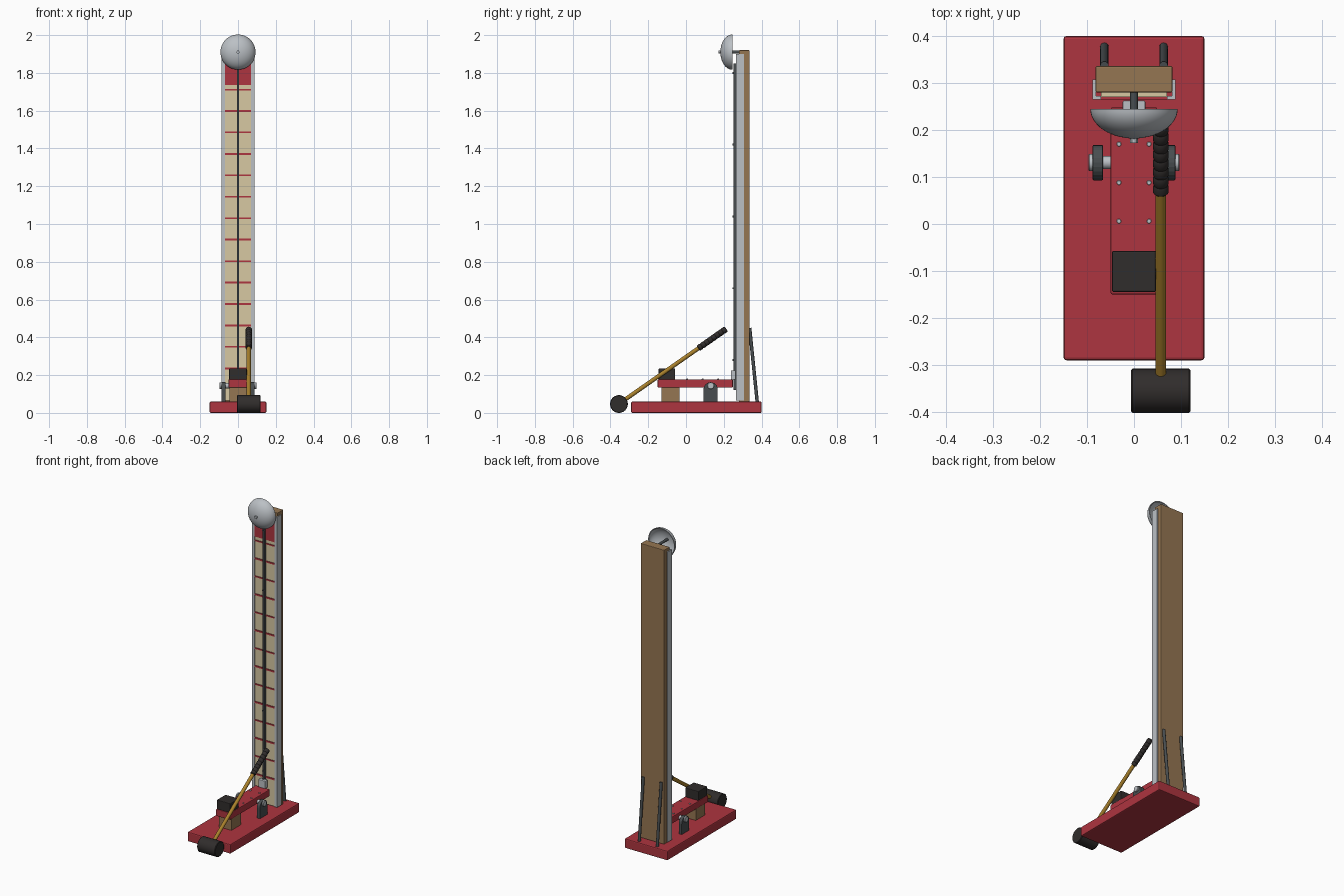
import bpy, bmesh, math
from mathutils import Vector

if "Cube" in bpy.data.objects:
    bpy.data.objects.remove(bpy.data.objects["Cube"])

def mat(name, r, g, b):
    m = bpy.data.materials.new(name)
    m.diffuse_color = (r, g, b, 1)
    m.use_nodes = True
    m.node_tree.nodes["Principled BSDF"].inputs["Base Color"].default_value = m.diffuse_color
    return m

RED = mat("red_paint", 0.42, 0.035, 0.05)
WOOD = mat("wood", 0.30, 0.18, 0.085)
CREAM = mat("cream", 0.68, 0.58, 0.36)
BLACK = mat("black_rubber", 0.03, 0.026, 0.025)
STEEL = mat("steel", 0.50, 0.53, 0.56)
IRON = mat("dark_iron", 0.065, 0.075, 0.08)
GOLD = mat("handle_wood", 0.40, 0.22, 0.025)

def finish(name, bm, m, bevel=0, smooth=False):
    bmesh.ops.recalc_face_normals(bm, faces=bm.faces)
    me = bpy.data.meshes.new(name)
    bm.to_mesh(me)
    bm.free()
    me.materials.append(m)
    ob = bpy.data.objects.new(name, me)
    bpy.context.collection.objects.link(ob)
    if bevel:
        b = ob.modifiers.new("bevel", 'BEVEL')
        b.width, b.segments, b.limit_method = bevel, 2, 'ANGLE'
    if smooth:
        bpy.ops.object.select_all(action='DESELECT')
        ob.select_set(True)
        bpy.context.view_layer.objects.active = ob
        bpy.ops.object.shade_smooth_by_angle(angle=math.radians(35))
    return ob

def box(name, x, y, z, m, bevel=0):
    bm = bmesh.new()
    bmesh.ops.create_cube(bm, size=1)
    for v in bm.verts:
        for i, (a, b) in enumerate((x, y, z)):
            v.co[i] = a if v.co[i] < 0 else b
    return finish(name, bm, m, bevel)

def lathe(name, start, direction, profile, m, n=32, closed=False):
    """Spin (radius, distance) pairs about an axis; ends are capped unless closed."""
    q = Vector(direction).to_track_quat('Z', 'Y')
    bm = bmesh.new()
    rings = [[bm.verts.new(Vector(start) + q @ Vector((r * math.cos(2 * math.pi * i / n),
              r * math.sin(2 * math.pi * i / n), d))) for i in range(n)] for r, d in profile]
    pairs = list(zip(rings, rings[1:])) + ([(rings[-1], rings[0])] if closed else [])
    for a, b in pairs:
        for i in range(n):
            j = (i + 1) % n
            bm.faces.new((a[i], a[j], b[j], b[i]))
    if not closed:
        bm.faces.new(rings[0])
        bm.faces.new(rings[-1])
    return finish(name, bm, m, smooth=True)

def rod(name, a, b, r, m, n=24, c=0):
    d = Vector(b) - Vector(a)
    p = [(r - c, 0), (r, c), (r, d.length - c), (r - c, d.length)] if c else [(r, 0), (r, d.length)]
    return lathe(name, a, d, p, m, n)

def prism(name, outline, axis, lo, hi, m, bevel=0, smooth=False):
    """Extrude a 2D outline along x (outline is y,z) or z (outline is x,y)."""
    bm = bmesh.new()
    put = (lambda p, t: (t, *p)) if axis == 'x' else (lambda p, t: (*p, t))
    f = bm.faces.new([bm.verts.new(put(p, lo)) for p in outline])
    ext = bmesh.ops.extrude_face_region(bm, geom=[f])
    move = Vector(put((0, 0), hi - lo))
    bmesh.ops.translate(bm, vec=move, verts=[v for v in ext['geom'] if isinstance(v, bmesh.types.BMVert)])
    return finish(name, bm, m, bevel, smooth)

# Base and tower
box("base", (-.15, .15), (-.29, .40), (0, .06), RED, .006)
box("tower_board", (-.082, .082), (.28, .336), (.06, 1.92), WOOD, .003)
box("scale_panel", (-.07, .07), (.270, .281), (.065, 1.88), CREAM)
box("top_score_zone", (-.07, .07), (.265, .271), (1.737, 1.86), RED)
for i in range(14):
    z = .236 + i * .1135
    h = .005 if i % 2 == 0 else .004
    box("scale_mark", (-.07, .07), (.266, .271), (z - h, z + h), RED)

# Angle rails and rear struts, mirrored left and right
for s in (-1, 1):
    angle = [(s * .070, .265), (s * .088, .265), (s * .088, .308), (s * .081, .308),
             (s * .081, .272), (s * .070, .272)]
    prism("side_rail", angle, 'z', .065, 1.90, STEEL)
    rod("rear_strut", (s * .063, .377, .058), (s * .063, .337, .45), .009, IRON, 16)

# Puck track with clips, puck and striker tip
box("puck_track", (-.006, .006), (.251, .271), (.12, 1.85), IRON, .001)
for i in range(5):
    rod("track_screw", (0, .247, .28 + i * .38), (0, .26, .28 + i * .38), .005, IRON, 12)
box("puck", (-.024, .024), (.237, .263), (.176, .225), STEEL, .003)

# Bell: hollow dome opening to the back, on a stem
N = 14
outer = [(max(.093 * math.sin(t), .004), .063 * (1 - math.cos(t)))
         for t in (math.pi / 2 * i / N for i in range(N + 1))]
inner = [(max(r - .005, .002), d * .93 + .0045) for r, d in outer]
lathe("bell", (0, .182, 1.91), (0, 1, 0), outer + inner[::-1], STEEL, 48, closed=True)
rod("bell_stem", (0, .180, 1.91), (0, .285, 1.91), .008, IRON)
rod("bell_nut", (0, .172, 1.91), (0, .186, 1.91), .009, STEEL, 6)

# Lever with screws, strike pad and stop block
box("lever", (-.05, .05), (-.15, .248), (.134, .177), RED, .004)
for s in (-1, 1):
    for y in (.006, .088, .170):
        rod("lever_screw", (s * .032, y, .172), (s * .032, y, .181), .005, STEEL, 12, .001)
box("strike_pad", (-.047, .047), (-.145, -.057), (.175, .235), BLACK, .004)
box("stop_block", (-.045, .045), (-.130, -.034), (.058, .136), WOOD, .003)

# Pivot brackets and axle
arch = [(.093, .058), (.168, .058)] + [(.1305 + .0375 * math.cos(t), .125 + .0375 * math.sin(t))
        for t in (math.pi * i / 12 for i in range(13))]
for s in (-1, 1):
    prism("pivot_bracket", arch, 'x', s * .066, s * .088, IRON, .002)
    rod("axle_cap", (s * .086, .131, .144), (s * .097, .131, .144), .018, STEEL, 24, .002)
rod("axle", (-.09, .131, .144), (.09, .131, .144), .014, STEEL)

# Mallet leaning on the lever
X = .057
head, end = Vector((X, -.355, .048)), Vector((X, .213, .445))
d = (end - head).normalized()
rod("mallet_head", (-.006, -.355, .047), (.120, -.355, .047), .047, BLACK, 40, .003)
rod("mallet_handle", head, end - d * .01, .011, GOLD, 24)
L = .18
ribs = [(.013, 0)]
for i in range(8):
    ribs += [(.0165, L * (i + .15) / 8), (.0165, L * (i + .75) / 8), (.0145, L * (i + .95) / 8)]
lathe("mallet_grip", end - d * L, d, ribs + [(.012, L)], BLACK, 24)
